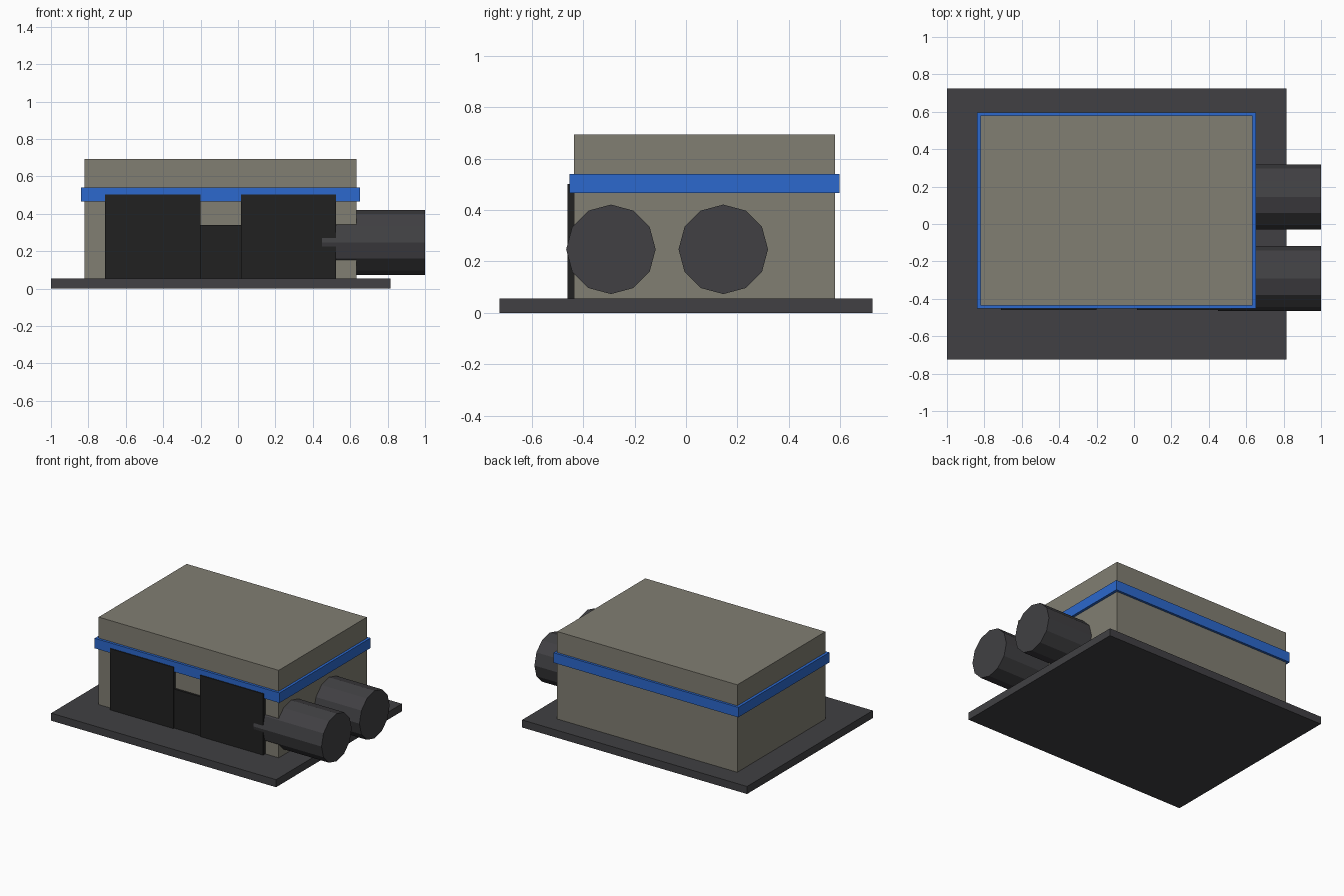
import bpy
import math

cube = bpy.data.objects.get("Cube")
if cube:
    bpy.data.objects.remove(cube, do_unlink=True)


def material(name, rgb):
    mat = bpy.data.materials.new(name)
    mat.use_nodes = True
    color = (*rgb, 1)
    mat.diffuse_color = color
    for node in mat.node_tree.nodes:
        if node.type == 'BSDF_PRINCIPLED':
            node.inputs["Base Color"].default_value = color
    return mat


stone = material("warm grey", (0.22, 0.21, 0.17))
charcoal = material("charcoal", (0.052, 0.051, 0.056))
blue = material("blue", (0.025, 0.14, 0.61))
black = material("black", (0.015, 0.015, 0.015))


def box(name, x, y, z, mat):
    """Box spanning the given (low, high) ranges."""
    spans = (x, y, z)
    bpy.ops.mesh.primitive_cube_add(size=1, location=[(a + b) / 2 for a, b in spans])
    obj = bpy.context.object
    obj.name = name
    obj.scale = [b - a for a, b in spans]
    bpy.ops.object.transform_apply(location=False, rotation=False, scale=True)
    obj.data.materials.append(mat)
    return obj


def tank(name, y):
    """Twelve-sided cylinder lying along x and sunk into the building."""
    start, end = 0.45, 1.0
    bpy.ops.mesh.primitive_cylinder_add(
        vertices=12, radius=0.174, depth=end - start,
        location=((start + end) / 2, y, 0.247), rotation=(0, math.pi / 2, 0))
    obj = bpy.context.object
    obj.name = name
    obj.data.materials.append(charcoal)


# Ground slab and main block
GROUND = 0.055
box("base_slab", (-1, 0.815), (-0.725, 0.725), (0, GROUND), charcoal)
box("main_block", (-0.82, 0.633), (-0.435, 0.58), (GROUND, 0.693), stone)

# Coloured band around the block
box("blue_band", (-0.84, 0.652), (-0.453, 0.597), (0.467, 0.54), blue)

# Front doors with a lower, slightly recessed panel between them
for name, x in (("right_door", (-0.71, -0.2)), ("left_door", (0.015, 0.525))):
    box(name, x, (-0.46, -0.42), (GROUND, 0.502), black)
box("middle_door_panel", (-0.2, 0.015), (-0.451, -0.42), (GROUND, 0.34), black)

# Side tanks
tank("front_tank", -0.292)
tank("back_tank", 0.145)
